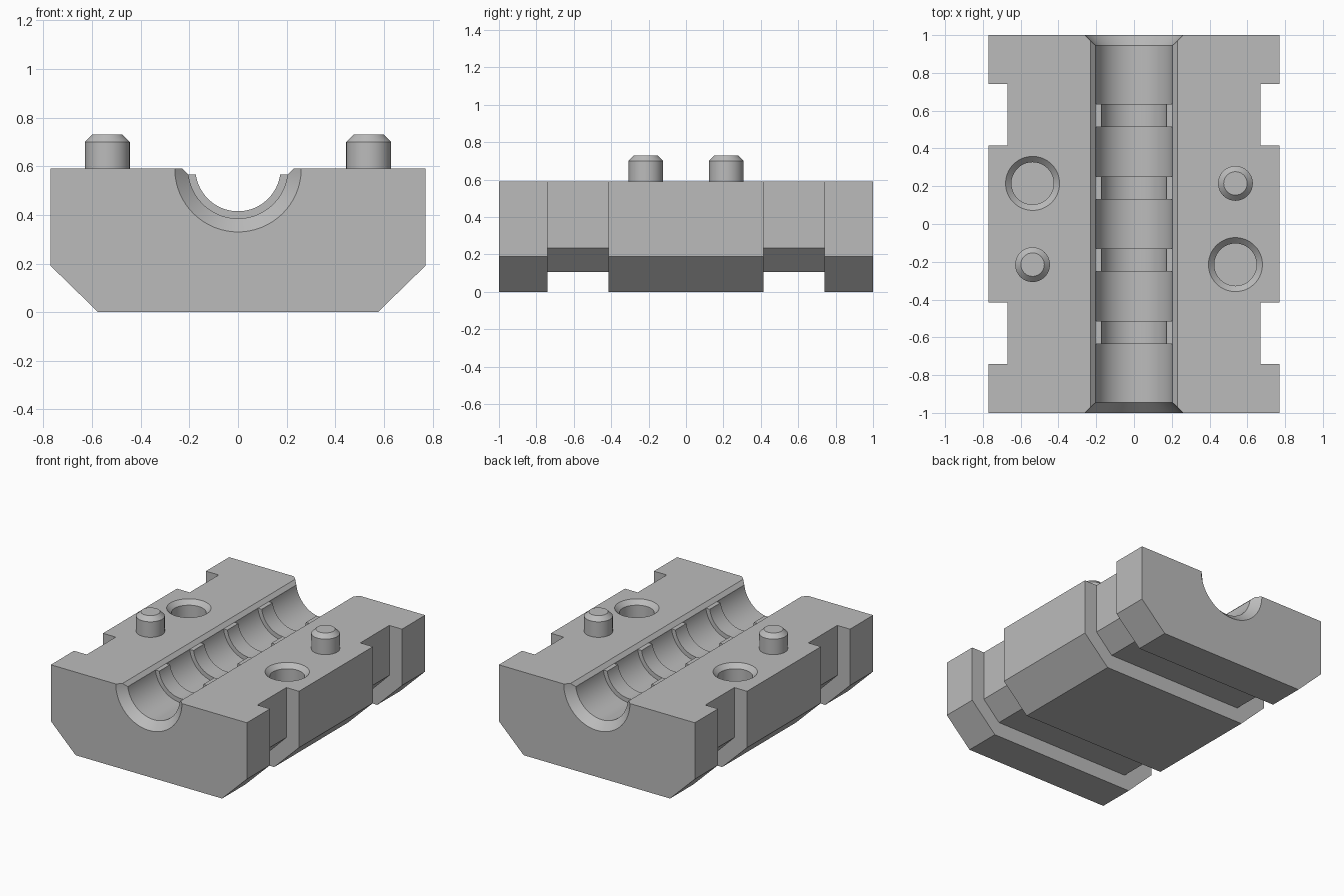
import bpy, bmesh, math
from mathutils import Matrix

cube = bpy.data.objects.get("Cube")
if cube:
    bpy.data.objects.remove(cube)

TOP = 0.59       # parting face height
BORE_R = 0.205
RIB_R = 0.175

grey = bpy.data.materials.new("plain grey")
grey.use_nodes = True
colour = (0.5, 0.5, 0.5, 1)
grey.diffuse_color = colour
grey.node_tree.nodes["Principled BSDF"].inputs["Base Color"].default_value = colour


def finish(name, bm):
    bmesh.ops.recalc_face_normals(bm, faces=bm.faces)
    mesh = bpy.data.meshes.new(name)
    bm.to_mesh(mesh)
    bm.free()
    mesh.materials.append(grey)
    obj = bpy.data.objects.new(name, mesh)
    bpy.context.collection.objects.link(obj)
    return obj


def prism(name, half, y0, y1):
    """Extrude along y a section given by its right half, mirrored to the left."""
    outline = half + [(-x, z) for x, z in reversed(half)]
    bm = bmesh.new()
    face = bm.faces.new([bm.verts.new((x, y0, z)) for x, z in outline])
    moved = bmesh.ops.extrude_face_region(bm, geom=[face], use_keep_orig=True)["geom"]
    bmesh.ops.translate(bm, vec=(0, y1 - y0, 0),
                        verts=[v for v in moved if isinstance(v, bmesh.types.BMVert)])
    return finish(name, bm)


def lathe(name, profile, place, steps=64):
    """Revolve (radius, height) points around z, cap both ends, then place."""
    bm = bmesh.new()
    rings = []
    for r, h in profile:
        rings.append([bm.verts.new((r * math.cos(a), r * math.sin(a), h))
                      for a in (math.tau * i / steps for i in range(steps))])
    for low, high in zip(rings, rings[1:]):
        for i in range(steps):
            j = (i + 1) % steps
            bm.faces.new((low[i], low[j], high[j], high[i]))
    bm.faces.new(rings[0])
    bm.faces.new(rings[-1])
    bm.transform(place)
    return finish(name, bm)


def activate(obj):
    bpy.ops.object.select_all(action="DESELECT")
    obj.select_set(True)
    bpy.context.view_layer.objects.active = obj


def cut(target, cutter):
    cutter.hide_render = True
    mod = target.modifiers.new("cut", "BOOLEAN")
    mod.operation = "DIFFERENCE"
    mod.solver = "EXACT"
    mod.object = cutter
    activate(target)
    bpy.ops.object.modifier_apply(modifier=mod.name)
    bpy.data.objects.remove(cutter)


# Main block with chamfered lower edges
block = prism("mould_block", [(0.575, 0), (0.77, 0.19), (0.77, TOP)], -1, 1)

# Strap grooves around the sides and underside
for side in (-1, 1):
    y0, y1 = sorted((side * 0.415, side * 0.74))
    cut(block, prism("groove_cutter",
                     [(1, -0.2), (1, 0.8), (0.67, 0.8), (0.67, 0.235), (0.54, 0.105)],
                     y0, y1))

# Half-round bore with flared mouths and four raised ribs
bore = [(BORE_R + 0.065, -1.01), (BORE_R, -0.945)]
for y in (-0.575, -0.19, 0.19, 0.575):
    a, b = y - 0.061, y + 0.061
    bore += [(BORE_R, a), (RIB_R, a), (RIB_R, b), (BORE_R, b)]
bore += [(BORE_R, 0.945), (BORE_R + 0.065, 1.01)]
cut(block, lathe("bore_cutter", bore,
                 Matrix.Translation((0, 0, TOP)) @ Matrix.Rotation(-math.pi / 2, 4, "X"), 96))

# Bevel along the bore edges, which also lowers the rib ends
cut(block, prism("edge_cutter", [(0.204, 0.565), (0.279, 0.64)], -1.1, 1.1))

# Locating pins and matching sockets, diagonal to each other
for s, label in ((1, "left"), (-1, "right")):
    cut(block, lathe("socket_cutter",
                     [(0.112, -0.16), (0.112, -0.031), (0.163, 0.02)],
                     Matrix.Translation((-s * 0.537, s * 0.215, TOP))))
    pin = lathe(label + "_locating_pin",
                [(0.092, -0.005), (0.092, 0.11), (0.062, 0.14)],
                Matrix.Translation((s * 0.537, s * 0.215, TOP)))
    activate(pin)
    bpy.ops.object.shade_smooth_by_angle(angle=math.radians(30))

activate(block)
bpy.ops.object.shade_smooth_by_angle(angle=math.radians(30))
